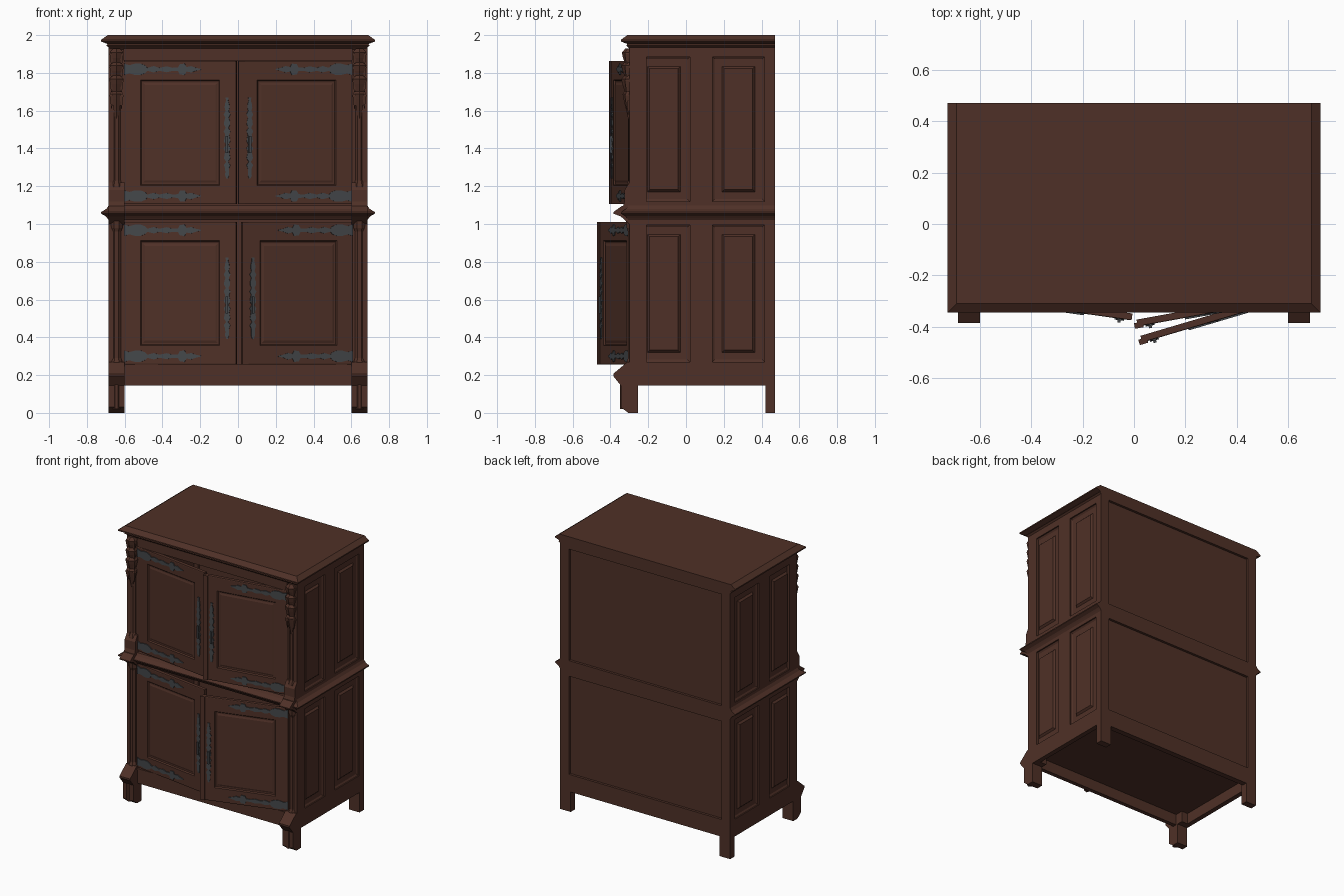
import bpy, bmesh, math
from mathutils import Matrix, Vector

if "Cube" in bpy.data.objects:
    bpy.data.objects.remove(bpy.data.objects["Cube"])


def material(name, rgb):
    m = bpy.data.materials.new(name)
    m.diffuse_color = (*rgb, 1)
    m.use_nodes = True
    m.node_tree.nodes["Principled BSDF"].inputs["Base Color"].default_value = m.diffuse_color
    return m


WOOD = material("dark_brown_wood", (0.078, 0.030, 0.020))
IRON = material("dark_grey_iron", (0.058, 0.063, 0.068))
I = Matrix.Identity(4)


def loft(name, rings, mat=WOOD, mx=I):
    """Closed solid through a stack of rings with equal point counts."""
    bm = bmesh.new()
    vs = [[bm.verts.new(mx @ Vector(p)) for p in r] for r in rings]
    n = len(vs[0])
    for a, b in zip(vs, vs[1:]):
        for i in range(n):
            j = (i + 1) % n
            bm.faces.new((a[i], a[j], b[j], b[i]))
    bm.faces.new(vs[0][::-1])
    bm.faces.new(vs[-1])
    bmesh.ops.recalc_face_normals(bm, faces=bm.faces)
    me = bpy.data.meshes.new(name)
    bm.to_mesh(me)
    bm.free()
    me.materials.append(mat)
    ob = bpy.data.objects.new(name, me)
    bpy.context.collection.objects.link(ob)
    return ob


def rect_z(x0, x1, y0, y1, z):
    return [(x0, y0, z), (x1, y0, z), (x1, y1, z), (x0, y1, z)]


def rect_x(y0, y1, z0, z1, x):
    return [(x, y0, z0), (x, y1, z0), (x, y1, z1), (x, y0, z1)]


def rect_y(x0, x1, z0, z1, y):
    return [(x0, y, z0), (x1, y, z0), (x1, y, z1), (x0, y, z1)]


def box(name, x0, x1, y0, y1, z0, z1, mat=WOOD, mx=I):
    return loft(name, [rect_z(x0, x1, y0, y1, z0), rect_z(x0, x1, y0, y1, z1)], mat, mx)


def turned(name, cx, cy, prof, sides=8, mx=I):
    """Faceted column from (radius, z) pairs."""
    rings = [[(cx + r * math.cos((k + .5) * math.tau / sides),
               cy + r * math.sin((k + .5) * math.tau / sides), z)
              for k in range(sides)] for r, z in prof]
    return loft(name, rings, WOOD, mx)


def wedge(name, prof, mx):
    """Post block: (y, z) outline extruded over the post width."""
    return loft(name, [[(x, y, z) for y, z in prof] for x in (.60, .685)], WOOD, mx)


def plate(name, prof, mx, mirror_dir=1, x0=0, z0=0, upright=False):
    """Thin iron strap from (distance, half width) pairs."""
    pts = [(s, w) for s, w in prof] + [(s, -w) for s, w in reversed(prof)]
    if upright:
        pts = [(w, s) for s, w in pts]
    return loft(name, [[(x0 + a, y, z0 + b) for a, b in pts] for y in (-.026, -.033)], IRON, mx)


# cornice and waist moulding, stepping out on the front and both sides
def moulding(name, prof):
    loft(name, [rect_z(-.685 - o, .685 + o, -.305 - o, .47, z) for o, z in prof])


moulding("cornice", [(-.01, 1.925), (0, 1.935), (.012, 1.945), (.005, 1.953),
                     (.04, 1.966), (.04, 1.975), (.005, 2.0)])
moulding("waist_moulding", [(0, 1.02), (.008, 1.032), (.016, 1.042), (.04, 1.055),
                            (.04, 1.063), (.012, 1.08), (0, 1.098)])

# front rails, floor and back frame
box("front_bottom_rail", -.605, .605, -.30, -.27, .145, .245)
box("front_bottom_bead", -.605, .605, -.306, -.27, .243, .255)
box("front_top_rail", -.605, .605, -.30, -.27, 1.866, 1.935)
box("cabinet_floor", -.66, .66, -.27, .45, .225, .25)
box("back_panel", -.65, .65, .435, .452, .20, 1.95)
for z0, z1 in ((.145, .27), (.985, 1.085), (1.91, 1.94)):
    box("back_rail", -.62, .62, .43, .47, z0, z1)

HINGE = [(0, .03), (.03, .022), (.06, .03), (.09, .03), (.115, .02), (.125, .008),
         (.16, .017), (.19, .008), (.23, .016), (.26, .008), (.29, .01), (.3, .028),
         (.325, .03), (.335, .012), (.36, .017), (.385, .008), (.413, .002)]
HANDLE = [(i * .43 / 24, .004 + .014 * abs(math.sin(i * 1.9)) * min(1, .3 + i / 6, .3 + (24 - i) / 6))
          for i in range(25)]

for s, side in ((-1, "left"), (1, "right")):
    mx = Matrix.Scale(s, 4, Vector((1, 0, 0)))

    # side frame
    for y0, y1 in ((-.30, -.255), (.02, .14), (.415, .47)):
        box(side + "_side_stile", .65, .685, y0, y1, .145, 1.94, mx=mx)
    for z0, z1 in ((.145, .27), (.995, 1.12), (1.885, 1.94)):
        box(side + "_side_rail", .65, .685, -.29, .46, z0, z1, mx=mx)
    box(side + "_back_stile", .615, .685, .42, .47, .145, 1.94, mx=mx)
    # raised side panels
    for y0, y1 in ((-.255, .02), (.14, .415)):
        for z0, z1 in ((.27, .995), (1.12, 1.885)):
            steps = [(0, .650), (0, .676), (.012, .668), (.05, .668), (.062, .681)]
            loft(side + "_side_panel",
                 [rect_x(y0 + i, y1 - i, z0 + i, z1 - i, x) for i, x in steps], mx=mx)

    # front posts with faceted shafts
    box(side + "_front_post", .60, .685, -.285, -.21, .145, 1.94, mx=mx)
    turned(side + "_lower_shaft", .643, -.283, [(.034, .24), (.034, .27), (.026, .29),
           (.026, .96), (.034, .98), (.038, 1.03)], mx=mx)
    turned(side + "_upper_shaft", .643, -.283, [(.036, 1.09), (.036, 1.2), (.024, 1.23),
           (.024, 1.93)], mx=mx)
    wedge(side + "_upper_shaft_base", [(-.25, 1.09), (-.335, 1.09), (-.325, 1.12),
          (-.325, 1.18), (-.30, 1.22), (-.25, 1.22)], mx)
    wedge(side + "_waist_block", [(-.25, .985), (-.30, 1.0), (-.345, 1.04), (-.385, 1.055),
          (-.385, 1.063), (-.34, 1.095), (-.25, 1.095)], mx)
    wedge(side + "_foot_block", [(-.25, .145), (-.345, .145), (-.385, .195), (-.385, .207),
          (-.31, .27), (-.25, .27)], mx)

    # carved hanging pinnacle in tiers
    for k, (top, low, r) in enumerate(((1.93, 1.84, .04), (1.86, 1.77, .042),
                                       (1.79, 1.69, .043), (1.71, 1.55, .036))):
        turned(side + "_pinnacle_tier", .643, -.30, [(r * .5, top), (r, top - .022),
               (r * .85, top - .05), (r * .12 if k == 3 else r * .5, low)], 6, mx)
        for dx in (-.026, .026):
            turned(side + "_pinnacle_leaf", .643 + dx, -.313, [(.004, top - .01),
                   (.015, top - .03), (.002, top - .10)], 4, mx)

    # legs
    wedge(side + "_front_leg", [(-.255, 0), (-.305, 0), (-.345, .03), (-.345, .15), (-.255, .15)], mx)
    turned(side + "_front_leg_rib", .643, -.328, [(.022, .02), (.022, .16)], mx=mx)
    box(side + "_back_leg", .60, .685, .42, .47, 0, .15, mx=mx)

    # doors, each standing ajar on its hinge
    for level, z0, z1 in (("lower", .257, 1.01), ("upper", 1.105, 1.862)):
        ang = {"leftlower": 8, "leftupper": 8, "rightlower": 16.5, "rightupper": 10.3}[side + level]
        dm = (Matrix.Translation((s * .6, -.265, 0)) @ Matrix.Scale(-s, 4, Vector((1, 0, 0)))
              @ Matrix.Rotation(math.radians(-ang), 4, 'Z'))
        name = side + "_" + level
        steps = [(0, 0), (0, -.025), (.004, -.027), (.088, -.027), (.094, -.019),
                 (.102, -.019), (.112, -.023)]
        loft(name + "_door", [rect_y(i, .6 - i, z0 + i * 1.12, z1 - i * 1.12, y)
                              for i, y in steps], mx=dm)
        if s == 1:
            box(name + "_door_lip", .578, .612, -.034, -.012, z0, z1, mx=dm)
        for z in (z0 + .043, z1 - .043):
            plate(name + "_strap_hinge", HINGE, dm, z0=z)
        plate(name + "_handle_plate", HANDLE, dm, x0=.552, z0=z0 + .135, upright=True)
        box(name + "_drop_pull", .546, .558, -.042, -.03, z0 + .27, z0 + .36, IRON, dm)
